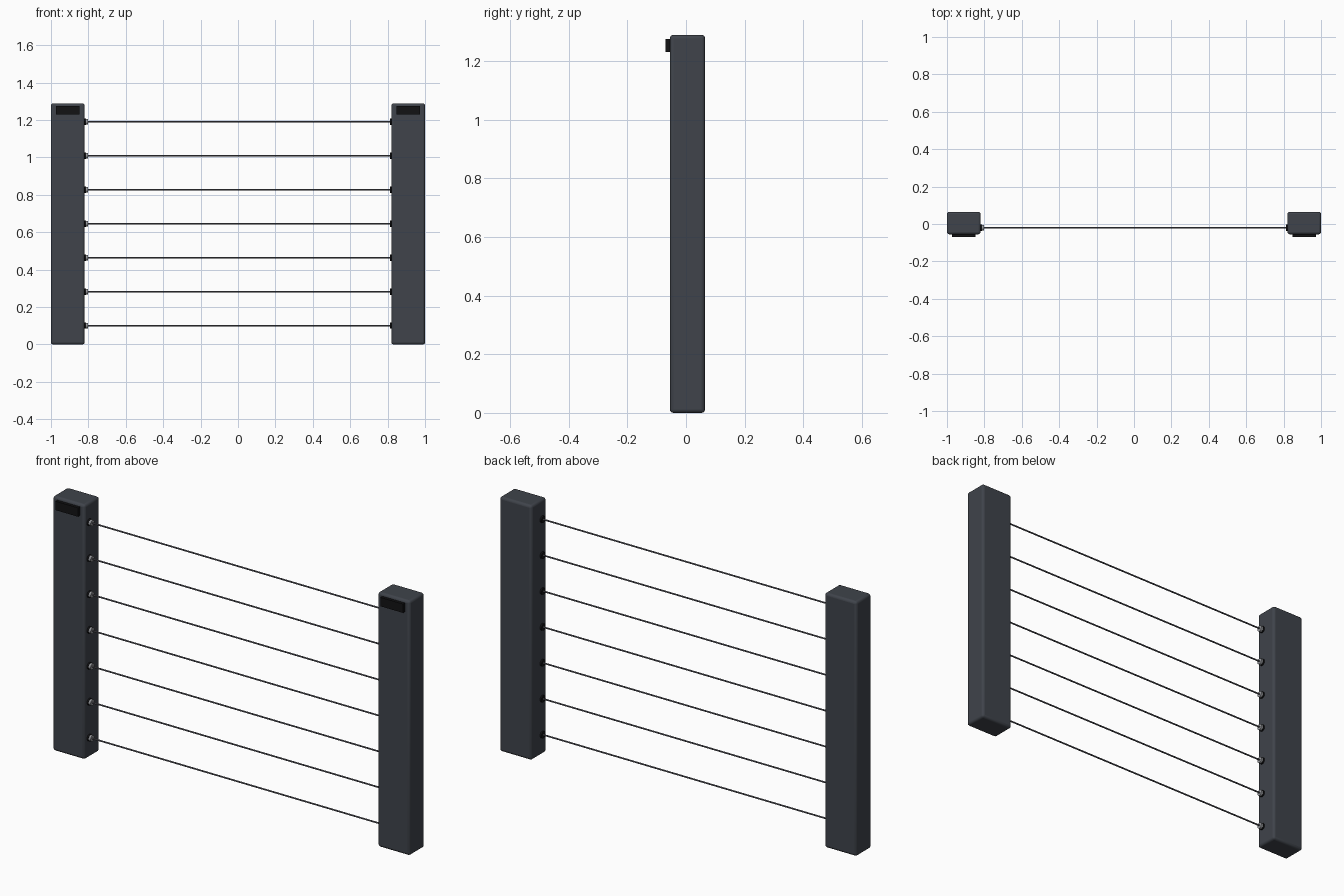
import bpy
from math import pi

if "Cube" in bpy.data.objects:
    bpy.data.objects.remove(bpy.data.objects["Cube"])


def mat(name, rgb):
    m = bpy.data.materials.new(name)
    m.diffuse_color = (*rgb, 1)
    m.use_nodes = True
    m.node_tree.nodes["Principled BSDF"].inputs["Base Color"].default_value = m.diffuse_color
    return m


HOUSING = mat("housing_grey", (0.05, 0.057, 0.07))
BLACK = mat("gloss_black", (0.006, 0.006, 0.007))
METAL = mat("lens_grey", (0.32, 0.33, 0.35))
BEAM = mat("beam_grey", (0.12, 0.12, 0.14))


def box(name, lo, hi, material, bevel, segments):
    bpy.ops.mesh.primitive_cube_add(
        size=1, location=[(a + b) / 2 for a, b in zip(lo, hi)])
    ob = bpy.context.object
    ob.name = name
    ob.scale = [b - a for a, b in zip(lo, hi)]
    bpy.ops.object.transform_apply(location=False, rotation=False, scale=True)
    if bevel:
        mod = ob.modifiers.new("bevel", 'BEVEL')
        mod.width, mod.segments = bevel, segments
        bpy.ops.object.shade_smooth_by_angle()
    ob.data.materials.append(material)
    return ob


def rod_x(name, x0, x1, z, radius, sides, material):
    bpy.ops.mesh.primitive_cylinder_add(
        vertices=sides, radius=radius, depth=x1 - x0,
        location=((x0 + x1) / 2, -0.02, z), rotation=(0, pi / 2, 0))
    ob = bpy.context.object
    ob.name = name
    ob.data.materials.append(material)
    bpy.ops.object.shade_smooth_by_angle()
    return ob


# Two posts, each with a small display panel near the top of its front
for side, cx in (("left", -0.91), ("right", 0.91)):
    box(side + "_post", (cx - 0.09, -0.055, 0), (cx + 0.09, 0.065, 1.289),
        HOUSING, 0.012, 3)
    box(side + "_display", (cx - 0.063, -0.07, 1.23), (cx + 0.063, -0.05, 1.275),
        BLACK, 0, 1)

# Seven beams, with collars at both ends and emitter lenses on the left post
for i in range(7):
    z = 0.101 + i * 0.1817
    rod_x(f"beam_{i}", -0.82, 0.82, z, 0.004, 8, BEAM)
    rod_x(f"emitter_collar_{i}", -0.825, -0.812, z, 0.017, 20, BLACK)
    rod_x(f"emitter_lens_{i}", -0.815, -0.801, z, 0.015, 20, METAL)
    rod_x(f"receiver_{i}", 0.812, 0.825, z, 0.017, 20, BLACK)
